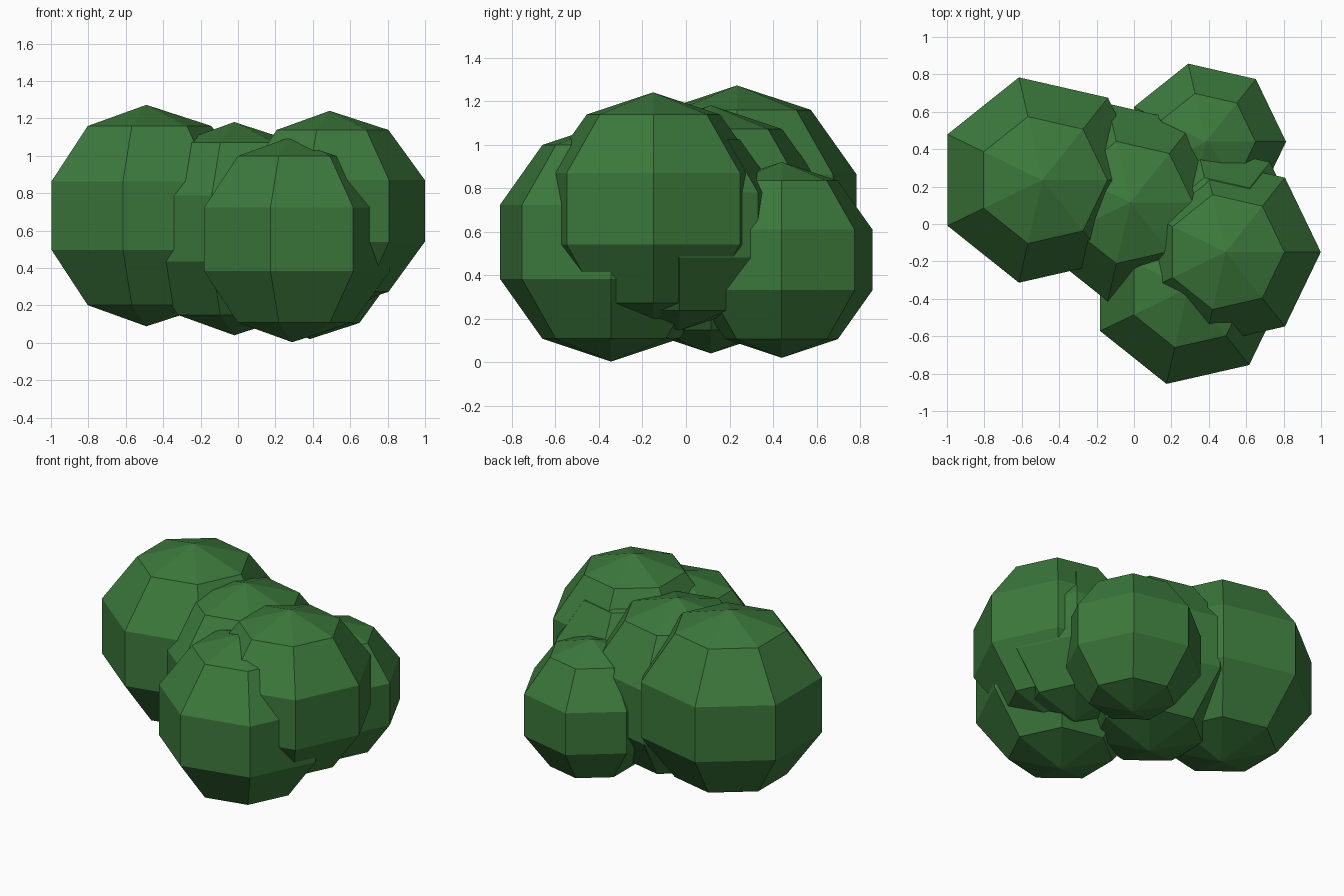
import bpy, bmesh
from math import sin, cos, pi, tau

cube = bpy.data.objects.get("Cube")
if cube:
    bpy.data.objects.remove(cube, do_unlink=True)

SIDES, RINGS = 7, 5

# Single leaf colour
leaf = bpy.data.materials.new("leaf_green")
leaf.use_nodes = True
green = (0.045, 0.19, 0.045, 1)
leaf.diffuse_color = green
bsdf = next(n for n in leaf.node_tree.nodes if n.type == 'BSDF_PRINCIPLED')
bsdf.inputs["Base Color"].default_value = green
bsdf.inputs["Roughness"].default_value = 0.9


def leaf_clump(name, centre, radius):
    """Faceted ball: a half-circle profile spun around z, one corner on +x."""
    bm = bmesh.new()
    profile = [bm.verts.new((radius * sin(pi * i / RINGS), 0, radius * cos(pi * i / RINGS)))
               for i in range(RINGS + 1)]
    edges = [bm.edges.new(pair) for pair in zip(profile, profile[1:])]
    bmesh.ops.spin(bm, geom=profile + edges, cent=(0, 0, 0), axis=(0, 0, 1),
                   angle=tau, steps=SIDES)
    bmesh.ops.remove_doubles(bm, verts=bm.verts[:], dist=0.001)
    bmesh.ops.recalc_face_normals(bm, faces=bm.faces[:])
    mesh = bpy.data.meshes.new(name)
    bm.to_mesh(mesh)
    bm.free()
    mesh.materials.append(leaf)
    obj = bpy.data.objects.new(name, mesh)
    obj.location = centre
    bpy.context.collection.objects.link(obj)
    return obj


# Overlapping clumps of foliage
leaf_clump("right_clump", (-0.49, 0.235, 0.68), 0.592)
leaf_clump("middle_clump", (-0.02, 0.115, 0.61), 0.57)
leaf_clump("left_clump", (0.49, -0.15, 0.705), 0.535)
leaf_clump("front_clump", (0.29, -0.345, 0.553), 0.55)
leaf_clump("back_clump", (0.385, 0.44, 0.47), 0.45)
leaf_clump("inner_clump", (0.44, -0.03, 0.63), 0.485)
